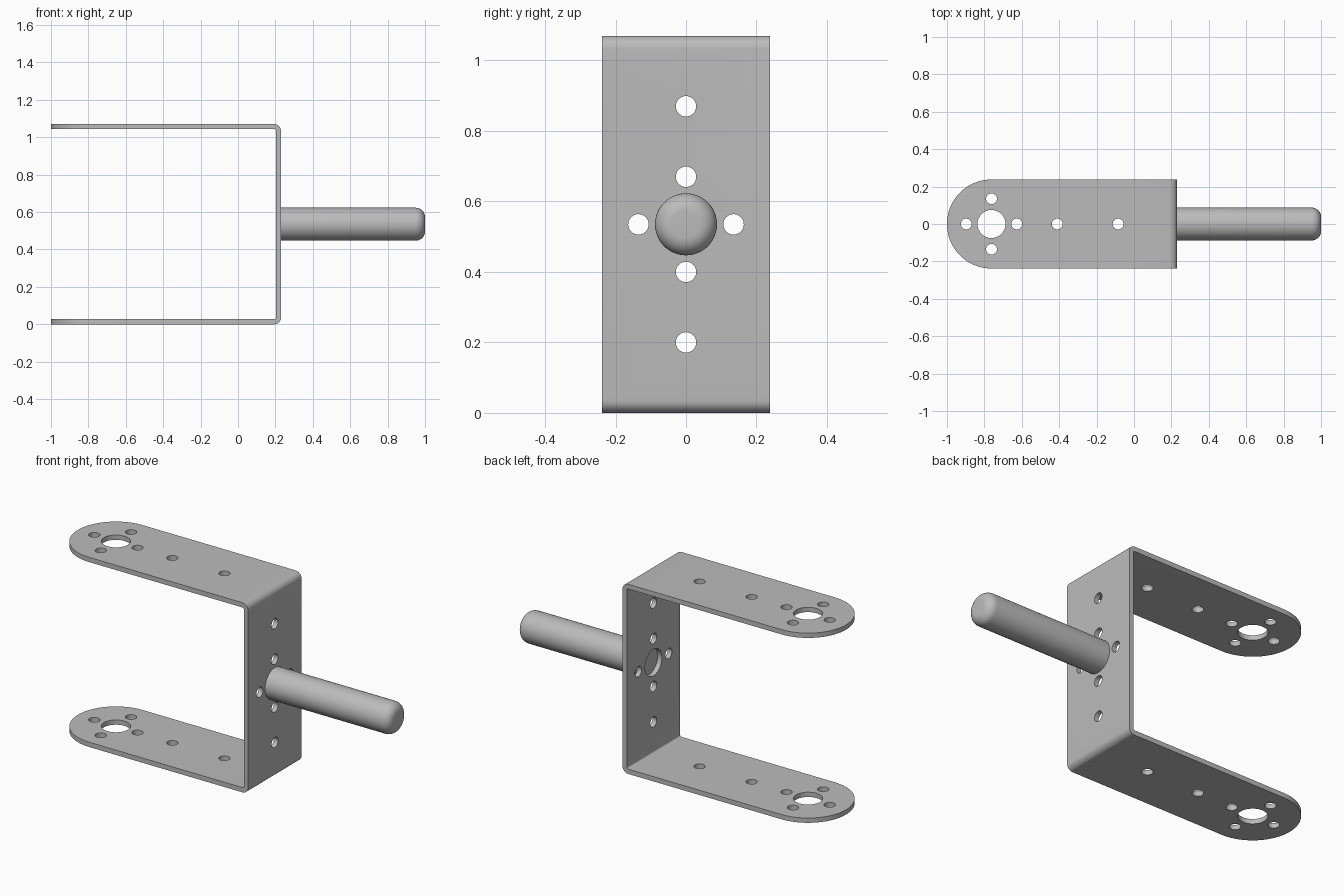
import bpy, bmesh
from math import sin, cos, pi, radians
from mathutils import Matrix, Vector

if "Cube" in bpy.data.objects:
    bpy.data.objects.remove(bpy.data.objects["Cube"])

# Main dimensions
HEIGHT, HALF_W, THICK = 1.07, 0.238, 0.027
MID, BACK, EYE = HEIGHT / 2, 0.23, -0.762
BEND, PIN_R, FILLET = 0.036, 0.088, 0.05
BIG_R, SMALL_R, RING = 0.075, 0.029, 0.135

steel = bpy.data.materials.new("plain grey metal")
steel.use_nodes = True
grey = (0.5, 0.5, 0.5, 1)
steel.diffuse_color = grey
steel.node_tree.nodes["Principled BSDF"].inputs["Base Color"].default_value = grey


def make_object(name, bm):
    bmesh.ops.recalc_face_normals(bm, faces=bm.faces)
    mesh = bpy.data.meshes.new(name)
    bm.to_mesh(mesh)
    bm.free()
    mesh.materials.append(steel)
    obj = bpy.data.objects.new(name, mesh)
    bpy.context.collection.objects.link(obj)
    return obj


def prism(name, outline, offset):
    """Extrude a closed outline along the offset vector."""
    bm = bmesh.new()
    face = bm.faces.new([bm.verts.new(p) for p in outline])
    new = bmesh.ops.extrude_face_region(bm, geom=[face])["geom"]
    bmesh.ops.translate(bm, vec=offset,
                        verts=[v for v in new if isinstance(v, bmesh.types.BMVert)])
    return make_object(name, bm)


def arc(cx, cy, r, start, end, steps):
    return [(cx + r * cos(start + (end - start) * i / steps),
             cy + r * sin(start + (end - start) * i / steps)) for i in range(steps + 1)]


def apply_boolean(obj, cutter, operation):
    cutter.hide_render = True
    mod = obj.modifiers.new(operation.lower(), 'BOOLEAN')
    mod.object, mod.operation, mod.solver = cutter, operation, 'EXACT'
    select(obj)
    bpy.ops.object.modifier_apply(modifier=mod.name)
    bpy.data.objects.remove(cutter)


def select(obj):
    bpy.ops.object.select_all(action='DESELECT')
    obj.select_set(True)
    bpy.context.view_layer.objects.active = obj


def smooth(obj):
    select(obj)
    bpy.ops.object.shade_smooth_by_angle(angle=radians(30))


# Bent U-shaped strip, open toward -x
cx, top = BACK - BEND, HEIGHT - BEND
inner = BEND - THICK
profile = ([(-1.1, 0)] + arc(cx, BEND, BEND, -pi / 2, 0, 8)
           + arc(cx, top, BEND, 0, pi / 2, 8) + [(-1.1, HEIGHT), (-1.1, HEIGHT - THICK)]
           + arc(cx, top, inner, pi / 2, 0, 8)
           + arc(cx, BEND, inner, 0, -pi / 2, 8) + [(-1.1, THICK)])
bracket = prism("fork_bracket", [(x, -HALF_W, z) for x, z in profile], (0, 2 * HALF_W, 0))

# Round off the ends of both arms
outline = arc(EYE, 0, HALF_W, pi / 2, 3 * pi / 2, 40) + [(0.4, -HALF_W), (0.4, HALF_W)]
apply_boolean(bracket, prism("arm_outline", [(x, y, -0.1) for x, y in outline],
                             (0, 0, HEIGHT + 0.2)), 'INTERSECT')

# Holes through both arms and through the back plate
ring = [(RING, 0), (-RING, 0), (0, RING), (0, -RING)]
arm_holes = [(EYE, 0, BIG_R), (-0.41, 0, SMALL_R), (-0.085, 0, SMALL_R)]
arm_holes += [(EYE + a, b, SMALL_R) for a, b in ring]
back_holes = [(0, MID, BIG_R)] + [(0, MID + d, SMALL_R) for d in (-0.335, 0.335)]
back_holes += [(a, MID + b, SMALL_R) for a, b in ring]

bm = bmesh.new()


def drill(radius, depth, matrix):
    bmesh.ops.create_cone(bm, cap_ends=True, segments=32, radius1=radius,
                          radius2=radius, depth=depth, matrix=matrix)


for x, y, r in arm_holes:
    drill(r, HEIGHT + 0.2, Matrix.Translation((x, y, MID)))
for y, z, r in back_holes:
    drill(r, 0.1, Matrix.Translation((BACK - THICK / 2, y, z)) @ Matrix.Rotation(pi / 2, 4, 'Y'))
apply_boolean(bracket, make_object("hole_cutters", bm), 'DIFFERENCE')
smooth(bracket)

# Solid round pin with a filleted tip, turned about the x axis
bm = bmesh.new()
path = [(BACK, 0), (BACK, PIN_R)]
path += arc(1 - FILLET, PIN_R - FILLET, FILLET, pi / 2, 0, 10) + [(1, 0)]
verts = [bm.verts.new((x, 0, z)) for x, z in path]
edges = [bm.edges.new(pair) for pair in zip(verts, verts[1:])]
bmesh.ops.spin(bm, geom=verts + edges, cent=(0, 0, 0), axis=(1, 0, 0),
               angle=2 * pi, steps=48, use_duplicate=False)
bmesh.ops.remove_doubles(bm, verts=bm.verts, dist=0.0005)
bmesh.ops.translate(bm, vec=Vector((0, 0, MID)), verts=bm.verts)
smooth(make_object("round_pin", bm))
